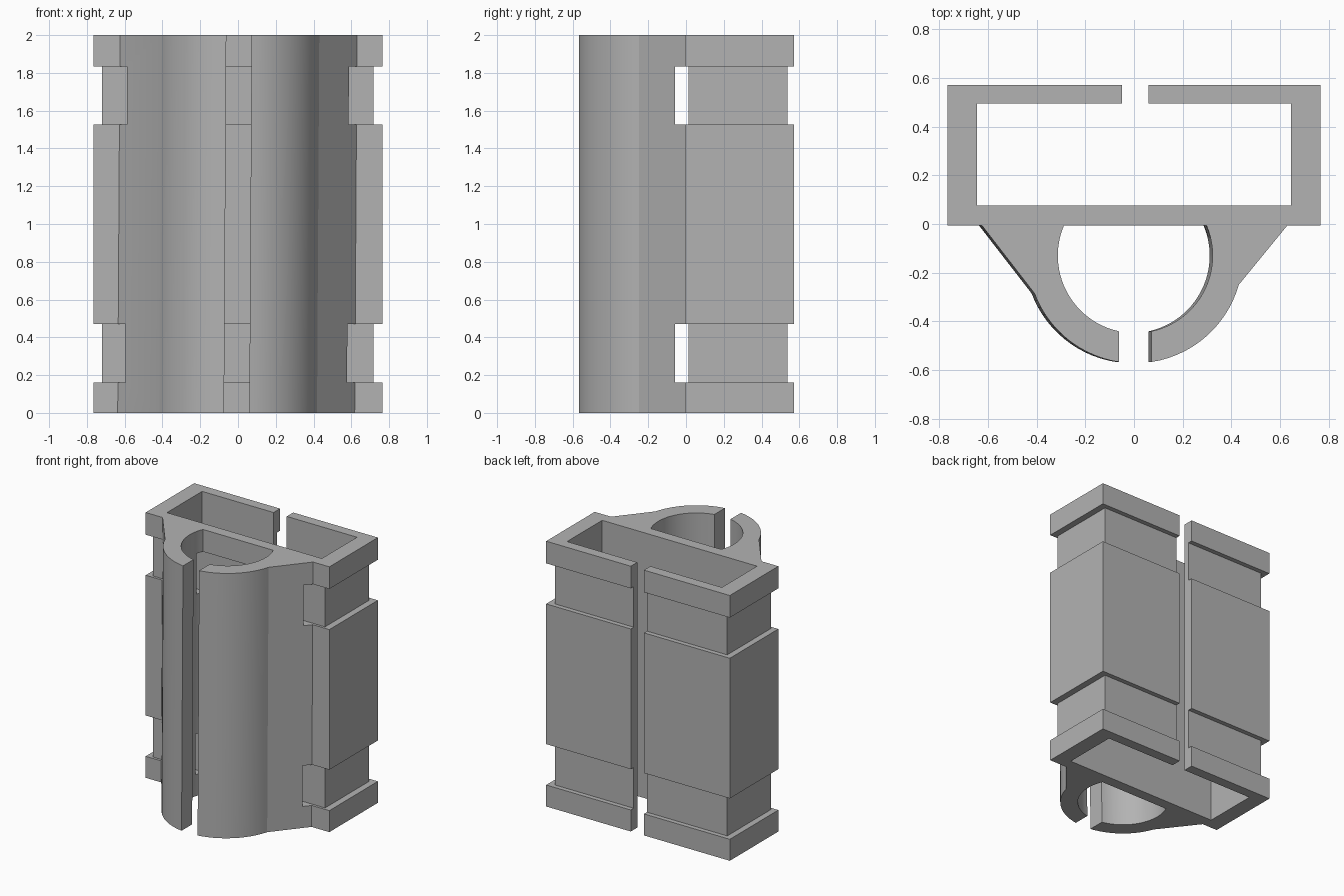
import bpy, bmesh, math

cube = bpy.data.objects.get("Cube")
if cube:
    bpy.data.objects.remove(cube, do_unlink=True)

HEIGHT = 2.0
FRONT = -0.006          # front face of the box section
BACK = 0.572
CX, CY = 0.005, -0.13   # centre of the round clip
R_IN, R_OUT = 0.318, 0.442
GAP = 0.067             # half width of the clip opening
LEAN = 0.006            # sideways lean of the clip per unit of height

grey = bpy.data.materials.new("plain grey")
grey.use_nodes = True
grey.diffuse_color = (0.45, 0.45, 0.45, 1)
grey.node_tree.nodes["Principled BSDF"].inputs["Base Color"].default_value = (0.45, 0.45, 0.45, 1)


def prism(name, outline, z0=0.0, z1=HEIGHT, lean=0.0):
    """Extrude a plan outline upward, optionally leaning in x."""
    bm = bmesh.new()
    face = bm.faces.new([bm.verts.new((x, y, z0)) for x, y in outline])
    up = bmesh.ops.extrude_face_region(bm, geom=[face])["geom"]
    for v in up:
        if isinstance(v, bmesh.types.BMVert):
            v.co.z = z1
    for v in bm.verts:
        v.co.x += lean * (v.co.z - HEIGHT)
    bmesh.ops.recalc_face_normals(bm, faces=bm.faces)
    mesh = bpy.data.meshes.new(name)
    bm.to_mesh(mesh)
    bm.free()
    mesh.materials.append(grey)
    obj = bpy.data.objects.new(name, mesh)
    bpy.context.collection.objects.link(obj)
    return obj


def rect(x0, x1, y0, y1):
    return [(x0, y0), (x1, y0), (x1, y1), (x0, y1)]


def combine(target, tool, operation):
    """Apply a boolean and discard the tool object."""
    tool.hide_render = True
    bpy.context.view_layer.objects.active = target
    mod = target.modifiers.new(operation.lower(), "BOOLEAN")
    mod.operation, mod.solver, mod.object = operation, "EXACT", tool
    bpy.ops.object.modifier_apply(modifier=mod.name)
    bpy.data.objects.remove(tool, do_unlink=True)


def arc(radius, a0, a1, steps, side):
    """Arc points, angles measured from straight forward (-y)."""
    angles = [a0 + (a1 - a0) * i / steps for i in range(steps + 1)]
    return [(CX + side * radius * math.sin(a), CY - radius * math.cos(a)) for a in angles]


def clip_jaw(name, side, wing_x, tangent_y):
    """One curved jaw with the sloping wing that joins it to the box."""
    root = FRONT + 0.03
    outer = arc(R_OUT, math.acos((CY - tangent_y) / R_OUT), math.asin(GAP / R_OUT), 14, side)
    inner = arc(R_IN, math.asin(GAP / R_IN), math.acos((CY - FRONT) / R_IN), 24, side)
    outline = [(wing_x, root), (wing_x, FRONT)] + outer + inner + [(inner[-1][0], root)]
    return prism(name, outline, lean=LEAN)


# Box channel with a slot down the back
holder = prism("cable_holder", rect(-0.766, 0.766, FRONT, BACK))
combine(holder, prism("cavity", rect(-0.646, 0.646, 0.076, 0.495), -0.1, 2.1), "DIFFERENCE")
combine(holder, prism("back_slot", rect(-0.05, 0.06, 0.4, 0.7), -0.1, 2.1), "DIFFERENCE")

# Round clip on the front
combine(holder, clip_jaw("left_jaw", 1, 0.63, -0.25), "UNION")
combine(holder, clip_jaw("right_jaw", -1, -0.625, -0.285), "UNION")

# Two strap grooves running round the box and through the wings
for z0, z1 in ((0.162, 0.47), (1.527, 1.833)):
    for bar in (rect(-0.9, -0.72, -0.057, 0.7), rect(0.717, 0.9, -0.057, 0.7),
                rect(-0.9, 0.9, 0.537, 0.7), rect(-0.9, 0.9, -0.057, 0.013)):
        combine(holder, prism("strap_groove", bar, z0, z1), "DIFFERENCE")

# Smooth the curved walls, keep edges crisp
bpy.ops.object.select_all(action="DESELECT")
holder.select_set(True)
bpy.context.view_layer.objects.active = holder
bpy.ops.object.shade_smooth_by_angle(angle=math.radians(20))
